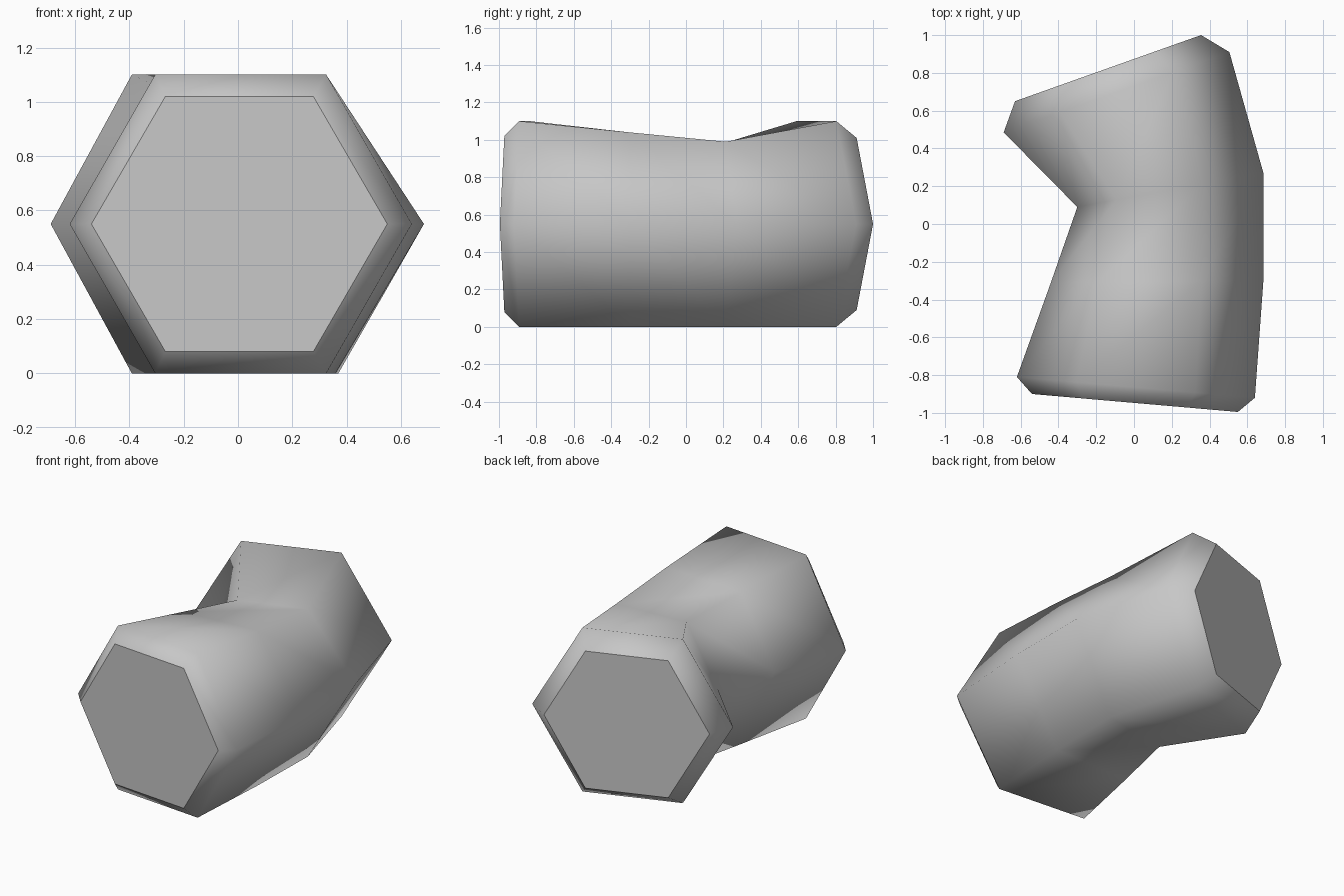
import bpy
import bmesh
from mathutils import Vector

cube = bpy.data.objects.get("Cube")
if cube:
    bpy.data.objects.remove(cube, do_unlink=True)

grey = bpy.data.materials.new("plain grey")
grey.use_nodes = True
grey.diffuse_color = (0.57, 0.57, 0.57, 1)
grey.node_tree.nodes["Principled BSDF"].inputs["Base Color"].default_value = grey.diffuse_color

MID = 0.55


def hexagon(bm, left, right, half, near=0.25, far=0.75, drop_left=0.0, drop_right=0.0):
    """Upright hexagon between two side corners; near and far place the upper
    and lower corners along the width, and the top corners may sag."""
    a, b = Vector((*left, MID)), Vector((*right, MID))
    q1, q3 = a.lerp(b, near), a.lerp(b, far)
    up = Vector((0, 0, half))
    corners = [a, q1 + up - Vector((0, 0, drop_left)),
               q3 + up - Vector((0, 0, drop_right)), b, q3 - up, q1 - up]
    return [bm.verts.new(c) for c in corners]


# Cross-sections from the front cap to the back cap, bending at the middle
bm = bmesh.new()
rings = [
    hexagon(bm, (-0.54, -0.90), (0.55, -0.995), 0.47),
    hexagon(bm, (-0.62, -0.81), (0.64, -0.92), MID),
    hexagon(bm, (-0.44, -0.31), (0.685, -0.30), MID, 0.22, 0.71, 0.08, 0.06),
    hexagon(bm, (-0.30, 0.09), (0.685, 0.27), MID, 0.21, 0.68, 0.14, 0.11),
    hexagon(bm, (-0.69, 0.485), (0.505, 0.91), MID),
    hexagon(bm, (-0.63, 0.65), (0.355, 1.0), 0.46),
]

# Smooth sides
for r0, r1 in zip(rings, rings[1:]):
    for i in range(6):
        j = (i + 1) % 6
        bm.faces.new((r0[i], r0[j], r1[j], r1[i])).smooth = True

# Flat caps with crisp borders
for ring in (rings[0], rings[-1]):
    cap = bm.faces.new(ring)
    for edge in cap.edges:
        edge.smooth = False

bmesh.ops.recalc_face_normals(bm, faces=bm.faces)
mesh = bpy.data.meshes.new("bent_log")
bm.to_mesh(mesh)
bm.free()
mesh.materials.append(grey)
log = bpy.data.objects.new("bent_log", mesh)
bpy.context.collection.objects.link(log)
